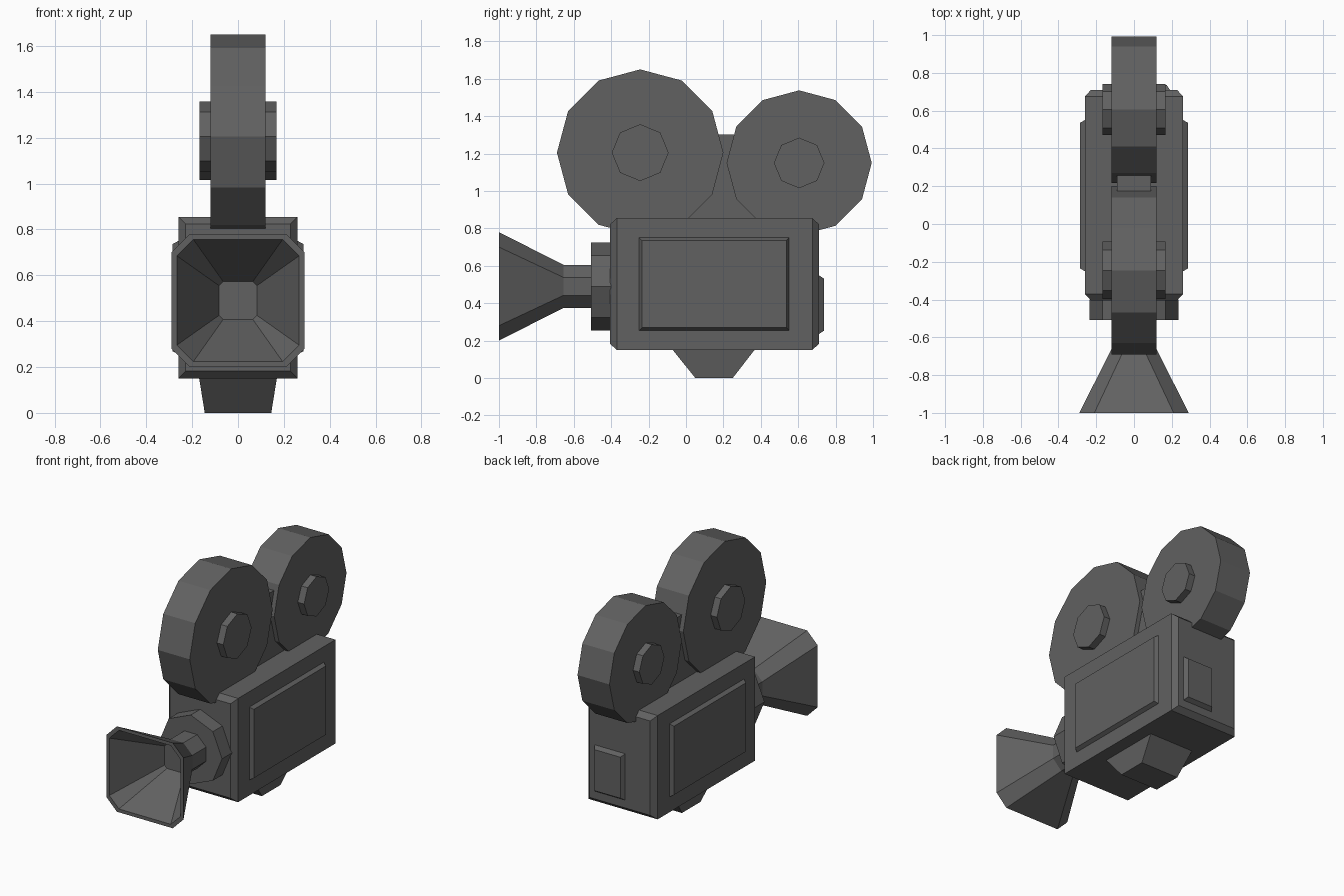
import bpy, bmesh
from math import sin, cos, pi
from mathutils import Vector

old = bpy.data.objects.get("Cube")
if old:
    bpy.data.objects.remove(old, do_unlink=True)

# Single dark grey finish
grey = bpy.data.materials.new("dark grey")
grey.use_nodes = True
grey.diffuse_color = (0.12, 0.12, 0.12, 1)
bsdf = next(n for n in grey.node_tree.nodes if n.type == 'BSDF_PRINCIPLED')
bsdf.inputs["Base Color"].default_value = grey.diffuse_color


def loft(name, rings):
    """Closed solid skinned through rings of equal point count."""
    bm = bmesh.new()
    loops = [[bm.verts.new(p) for p in ring] for ring in rings]
    for a, b in zip(loops, loops[1:]):
        for i in range(len(a)):
            j = (i + 1) % len(a)
            bm.faces.new((a[i], a[j], b[j], b[i]))
    bm.faces.new(loops[0])
    bm.faces.new(loops[-1])
    bmesh.ops.recalc_face_normals(bm, faces=bm.faces)
    mesh = bpy.data.meshes.new(name)
    bm.to_mesh(mesh)
    bm.free()
    mesh.materials.append(grey)
    obj = bpy.data.objects.new(name, mesh)
    bpy.context.collection.objects.link(obj)
    return obj


def rect(axis, pos, low, high, inset=0.0):
    """Rectangle across an axis; low and high are its corners in the other two axes."""
    a0, b0, a1, b1 = low[0] + inset, low[1] + inset, high[0] - inset, high[1] - inset
    ring = []
    for a, b in ((a0, b0), (a1, b0), (a1, b1), (a0, b1)):
        p = [a, b]
        p.insert(axis, pos)
        ring.append(Vector(p))
    return ring


def disc(name, axis, centre, radius, sides, start, end):
    """Prism with a vertex pointing straight up."""
    rings = []
    for pos in (start, end):
        ring = []
        for i in range(sides):
            t = 2 * pi * i / sides
            p = [centre[0] + radius * sin(t), centre[1] + radius * cos(t)]
            p.insert(axis, pos)
            ring.append(Vector(p))
        rings.append(ring)
    return loft(name, rings)


LENS_Z = 0.49


def cut_square(y, half, flat):
    """Square with cut corners, facing along y around the lens centre."""
    pts = ((half, -flat), (half, flat), (flat, half), (-flat, half),
           (-half, flat), (-half, -flat), (-flat, -half), (flat, -half))
    return [Vector((x, y, LENS_Z + z)) for x, z in pts]


# Body with chamfered front and back edges
low, high, cut = (-0.26, 0.15), (0.26, 0.855), 0.032
loft("body", [rect(1, -0.405, low, high, cut), rect(1, -0.37, low, high),
              rect(1, 0.675, low, high), rect(1, 0.71, low, high, cut)])

# Raised side doors
for side, label in ((1, "left"), (-1, "right")):
    low, high = (-0.25, 0.255), (0.55, 0.75)
    loft(label + "_side_panel", [rect(0, side * 0.25, low, high),
                                 rect(0, side * 0.26, low, high),
                                 rect(0, side * 0.285, low, high, 0.014)])

# Raised back plate, set to one side
low, high = (-0.04, 0.235), (0.19, 0.55)
loft("back_panel", [rect(1, 0.70, low, high), rect(1, 0.71, low, high),
                    rect(1, 0.737, low, high, 0.018)])

# Film reels with hubs
for label, centre, radius, hub in (("front", (-0.245, 1.205), 0.445, 0.152),
                                   ("rear", (0.605, 1.15), 0.388, 0.135)):
    disc(label + "_reel", 0, centre, radius, 12, -0.12, 0.12)
    disc(label + "_reel_hub", 0, centre, hub, 8, -0.167, 0.167)

# Bracket between the reels
loft("reel_bracket", [rect(2, 0.84, (-0.09, 0.0), (0.09, 0.4)),
                      rect(2, 1.303, (-0.09, 0.1), (0.09, 0.32))])

# Lens mount, barrel and hollow hood
disc("lens_mount", 1, (0, LENS_Z), 0.235, 8, -0.507, -0.40)
loft("lens_barrel", [cut_square(-0.50, 0.115, 0.048), cut_square(-0.655, 0.115, 0.048)])
loft("lens_hood", [cut_square(-0.655, 0.115, 0.048), cut_square(-1.0, 0.29, 0.21),
                   cut_square(-1.0, 0.267, 0.195), cut_square(-0.67, 0.083, 0.065)])

# Tapered foot
loft("foot", [rect(2, 0.0, (-0.145, 0.05), (0.145, 0.25)),
              rect(2, 0.155, (-0.17, -0.075), (0.17, 0.37))])
